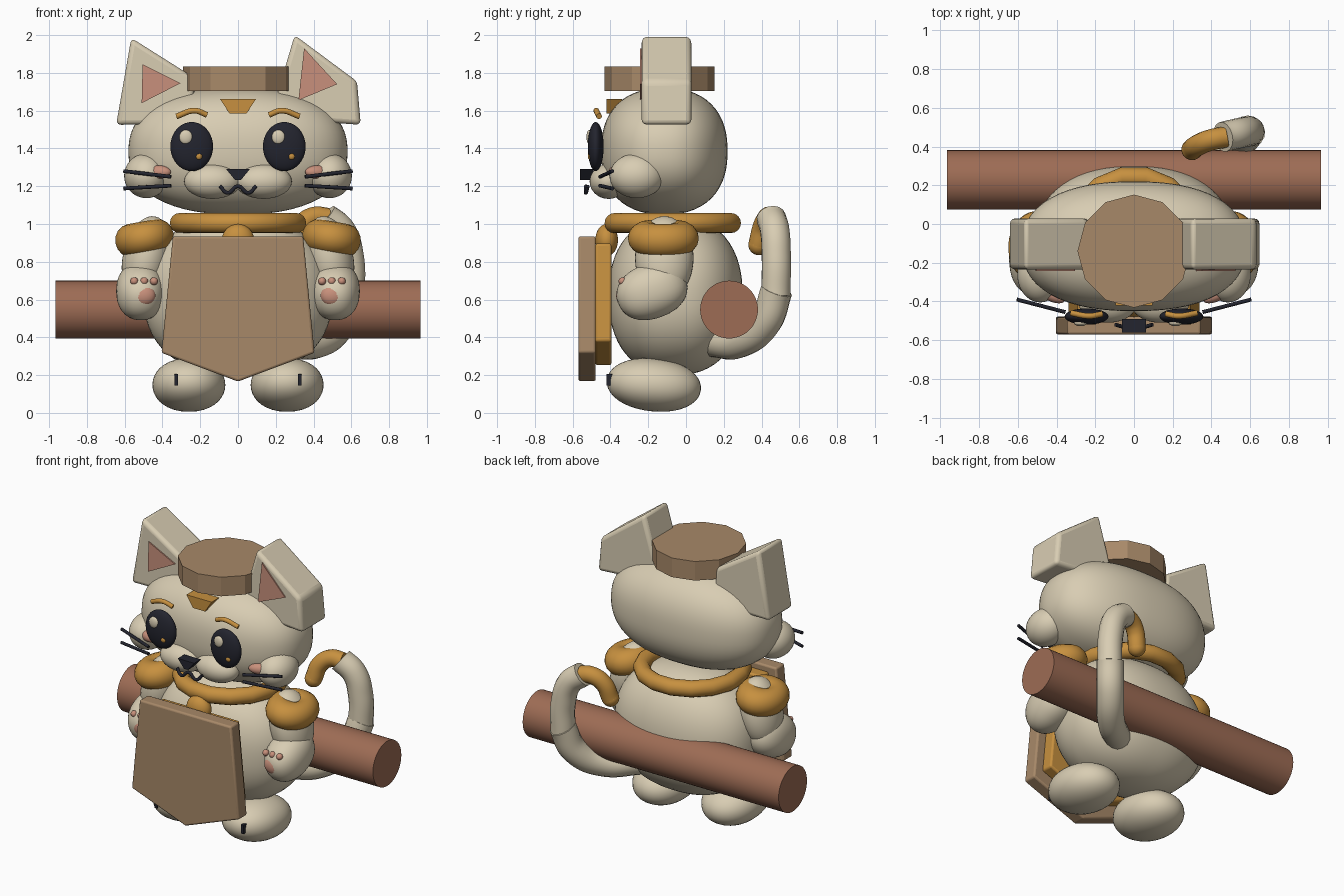
import bpy, bmesh, math
from mathutils import Matrix, Vector, Euler

cube = bpy.data.objects.get("Cube")
if cube:
    bpy.data.objects.remove(cube, do_unlink=True)

parts = []


def material(name, rgb):
    m = bpy.data.materials.new(name)
    m.use_nodes = True
    col = (*rgb, 1)
    m.diffuse_color = col
    m.node_tree.nodes["Principled BSDF"].inputs["Base Color"].default_value = col
    return m


CREAM = material("cream fur", (0.69, 0.61, 0.45))
ORANGE = material("orange", (0.57, 0.28, 0.05))
TAN = material("tan wood", (0.39, 0.25, 0.14))
BROWN = material("brown log", (0.34, 0.15, 0.09))
PINK = material("pink", (0.58, 0.28, 0.20))
DARK = material("dark", (0.017, 0.018, 0.028))


def finish(name, bm, mat, loc=(0, 0, 0), rot=(0, 0, 0), bevel=0):
    bmesh.ops.recalc_face_normals(bm, faces=bm.faces)
    me = bpy.data.meshes.new(name)
    bm.to_mesh(me)
    bm.free()
    me.materials.append(mat)
    ob = bpy.data.objects.new(name, me)
    bpy.context.collection.objects.link(ob)
    ob.location = loc
    ob.rotation_euler = [math.radians(a) for a in rot]
    if bevel:
        mod = ob.modifiers.new("bevel", 'BEVEL')
        mod.width, mod.segments = bevel, 3
    parts.append(ob)
    return ob


def blob(name, mat, loc, radii, rot=(0, 0, 0), p=2, seg=40):
    """Ellipsoid; p above 2 makes it squarer."""
    bm = bmesh.new()
    bmesh.ops.create_uvsphere(bm, u_segments=seg, v_segments=seg // 2, radius=1)
    for v in bm.verts:
        k = sum(abs(c) ** p for c in v.co) ** (-1 / p)
        v.co = [c * k * r for c, r in zip(v.co, radii)]
    return finish(name, bm, mat, loc, rot)


def prism(name, mat, outline, y0, y1, bevel=0):
    """Outline in x and z, extruded along y."""
    bm = bmesh.new()
    face = bm.faces.new([bm.verts.new((x, y0, z)) for x, z in outline])
    out = bmesh.ops.extrude_face_region(bm, geom=[face])
    moved = [g for g in out["geom"] if isinstance(g, bmesh.types.BMVert)]
    bmesh.ops.translate(bm, verts=moved, vec=(0, y1 - y0, 0))
    return finish(name, bm, mat, bevel=bevel)


def cylinder(name, mat, loc, radius, depth, sides, rot=(0, 0, 0)):
    bm = bmesh.new()
    bmesh.ops.create_cone(bm, cap_ends=True, segments=sides, radius1=radius,
                          radius2=radius, depth=depth)
    return finish(name, bm, mat, loc, rot)


def torus(name, mat, loc, major, minor, scale=(1, 1, 1), rot=(0, 0, 0), seg=32):
    bm = bmesh.new()
    n = 16
    rings = []
    for i in range(seg):
        a = math.tau * (i + 0.5) / seg
        ring = []
        for j in range(n):
            b = math.tau * j / n
            r = major + minor * math.cos(b)
            ring.append(bm.verts.new((r * math.cos(a) * scale[0], r * math.sin(a) * scale[1],
                                      minor * math.sin(b) * scale[2])))
        rings.append(ring)
    for i in range(seg):
        r, s = rings[i], rings[(i + 1) % seg]
        for j in range(n):
            k = (j + 1) % n
            bm.faces.new((r[j], s[j], s[k], r[k]))
    return finish(name, bm, mat, loc, rot)


def tube(name, mat, points, radius, smooth=True):
    cu = bpy.data.curves.new(name, 'CURVE')
    cu.dimensions = '3D'
    cu.bevel_depth, cu.bevel_resolution, cu.resolution_u = radius, 6, 10
    cu.use_fill_caps = True
    if smooth:
        sp = cu.splines.new('BEZIER')
        sp.bezier_points.add(len(points) - 1)
        for bp, co in zip(sp.bezier_points, points):
            bp.co = co
            bp.handle_left_type = bp.handle_right_type = 'AUTO'
    else:
        sp = cu.splines.new('POLY')
        sp.points.add(len(points) - 1)
        for pt, co in zip(sp.points, points):
            pt.co = (*co, 1)
    cu.materials.append(mat)
    ob = bpy.data.objects.new(name, cu)
    bpy.context.collection.objects.link(ob)
    bpy.ops.object.select_all(action='DESELECT')
    ob.select_set(True)
    bpy.context.view_layer.objects.active = ob
    bpy.ops.object.convert(target='MESH')
    parts.append(bpy.context.view_layer.objects.active)


# Body, head and muzzle
blob("body", CREAM, (0, -0.055, 0.62), (0.5, 0.355, 0.42), p=2.3, seg=64)
blob("head", CREAM, (0, -0.115, 1.385), (0.58, 0.335, 0.335), p=2.35, seg=64)

# Ears: thick slabs leaning differently
ears = {
    "right": ([(-0.565, 1.985), (-0.24, 1.78), (-0.22, 1.53), (-0.645, 1.525)],
              [(-0.505, 1.845), (-0.305, 1.745), (-0.51, 1.64)]),
    "left": ([(0.3, 2.0), (0.63, 1.755), (0.65, 1.525), (0.17, 1.56)],
             [(0.35, 1.93), (0.525, 1.74), (0.32, 1.655)])}
for side, (slab, inner) in ears.items():
    prism(side + "_ear", CREAM, slab, -0.235, 0.028, bevel=0.025)
    prism(side + "_inner_ear", PINK, inner, -0.243, -0.234)

# Hat and forehead mark
cylinder("hat", TAN, (0, -0.14, 1.77), 0.292, 0.13, 12)
prism("forehead_mark", ORANGE, [(-0.095, 1.662), (0.095, 1.662), (0.045, 1.585), (-0.045, 1.585)],
      -0.42, -0.34)

# Nose and mouth
prism("nose", DARK, [(-0.062, 1.29), (0.062, 1.29), (0.015, 1.232), (-0.015, 1.232)], -0.56, -0.49)
tube("mouth", DARK, [(-0.095, -0.52, 1.2), (-0.055, -0.53, 1.165), (0, -0.53, 1.2),
                     (0.055, -0.53, 1.165), (0.095, -0.52, 1.2)], 0.01)

for s, side in ((-1, "right_"), (1, "left_")):
    # Face
    blob(side + "muzzle", CREAM, (s * 0.135, -0.41, 1.225), (0.15, 0.1, 0.092))
    blob(side + "cheek", CREAM, (s * 0.485, -0.26, 1.255), (0.118, 0.145, 0.118))
    blob(side + "blush", PINK, (s * 0.425, -0.365, 1.275), (0.075, 0.035, 0.036), rot=(0, 0, s * 25), seg=24)
    ex = s * 0.245
    blob(side + "eye", DARK, (ex, -0.478, 1.41), (0.113, 0.042, 0.13))
    blob(side + "eye_shine", CREAM, (ex - 0.031, -0.512, 1.46), (0.035, 0.015, 0.038), seg=24)
    blob(side + "eye_spark", ORANGE, (ex + 0.038, -0.508, 1.358), (0.018, 0.012, 0.018), seg=20)
    tube(side + "eyebrow", ORANGE, [(s * 0.165, -0.465, 1.578), (s * 0.23, -0.475, 1.6),
                                    (s * 0.325, -0.46, 1.57)], 0.015)
    for z0, z1, row in ((1.25, 1.28, "upper_"), (1.203, 1.188, "lower_")):
        tube(side + row + "whisker", DARK, [(s * 0.355, -0.455, z0), (s * 0.605, -0.39, z1)], 0.01, False)

    # Arms with shoulder rings and paw pads
    blob(side + "upper_arm", CREAM, (s * 0.485, -0.115, 0.82), (0.125, 0.155, 0.225), rot=(0, s * -12, 0))
    blob(side + "forearm", CREAM, (s * 0.515, -0.18, 0.645), (0.13, 0.19, 0.145), rot=(20, 0, 0), p=2.2)
    torus(side + "shoulder_ring", ORANGE, (s * 0.495, -0.12, 0.925), 0.075, 0.082,
          scale=(1, 1.2, 1.08), rot=(0, s * 10, 0))
    blob(side + "paw_pad", PINK, (s * 0.5, -0.335, 0.622), (0.063, 0.035, 0.056), seg=24)
    for dx in (-0.052, 0, 0.052):
        blob(side + "toe_bean", PINK, (s * 0.497 + dx, -0.335, 0.697), (0.021, 0.022, 0.021), seg=20)

    # Feet
    blob(side + "foot", CREAM, (s * 0.26, -0.17, 0.148), (0.193, 0.25, 0.14), rot=(-6, 0, 0), p=2.1)
    prism(side + "toe_line", DARK, [(s * 0.317, 0.145), (s * 0.337, 0.145), (s * 0.337, 0.205),
                                    (s * 0.317, 0.205)], -0.42, -0.38)

# Collar with bell
torus("collar", ORANGE, (0, -0.07, 1.005), 0.315, 0.053, seg=16)
blob("bell", ORANGE, (0, -0.42, 0.915), (0.085, 0.06, 0.085))

# Sign board and its backing
board = [(-0.345, 0.935), (0.345, 0.935), (0.405, 0.318), (0, 0.166), (-0.405, 0.318)]
prism("sign_board", TAN, board, -0.57, -0.478, bevel=0.012)
prism("sign_backing", ORANGE, [(x * 0.84, 0.57 + (z - 0.57) * 0.84 + 0.02) for x, z in board],
      -0.48, -0.395, bevel=0.012)

# Log carried across the back
cylinder("log", BROWN, (0, 0.228, 0.547), 0.153, 1.93, 48, rot=(0, 90, 0))

# Tail
tube("tail_base", CREAM, [(0.25, 0.14, 0.38), (0.42, 0.28, 0.375), (0.545, 0.42, 0.48),
                          (0.595, 0.48, 0.65)], 0.085)
tube("tail_middle", CREAM, [(0.595, 0.475, 0.62), (0.59, 0.478, 0.82), (0.545, 0.47, 0.965),
                            (0.46, 0.45, 1.035)], 0.078)
tube("tail_tip", ORANGE, [(0.48, 0.45, 1.03), (0.4, 0.435, 1.035), (0.335, 0.41, 0.99),
                          (0.3, 0.385, 0.89)], 0.055)
blob("tail_end", ORANGE, (0.3, 0.385, 0.89), (0.055, 0.055, 0.055), seg=24)

# Smooth shading with sharp edges kept
bpy.ops.object.select_all(action='DESELECT')
for ob in parts:
    ob.select_set(True)
bpy.context.view_layer.objects.active = parts[0]
bpy.ops.object.shade_smooth_by_angle(angle=math.radians(28))
